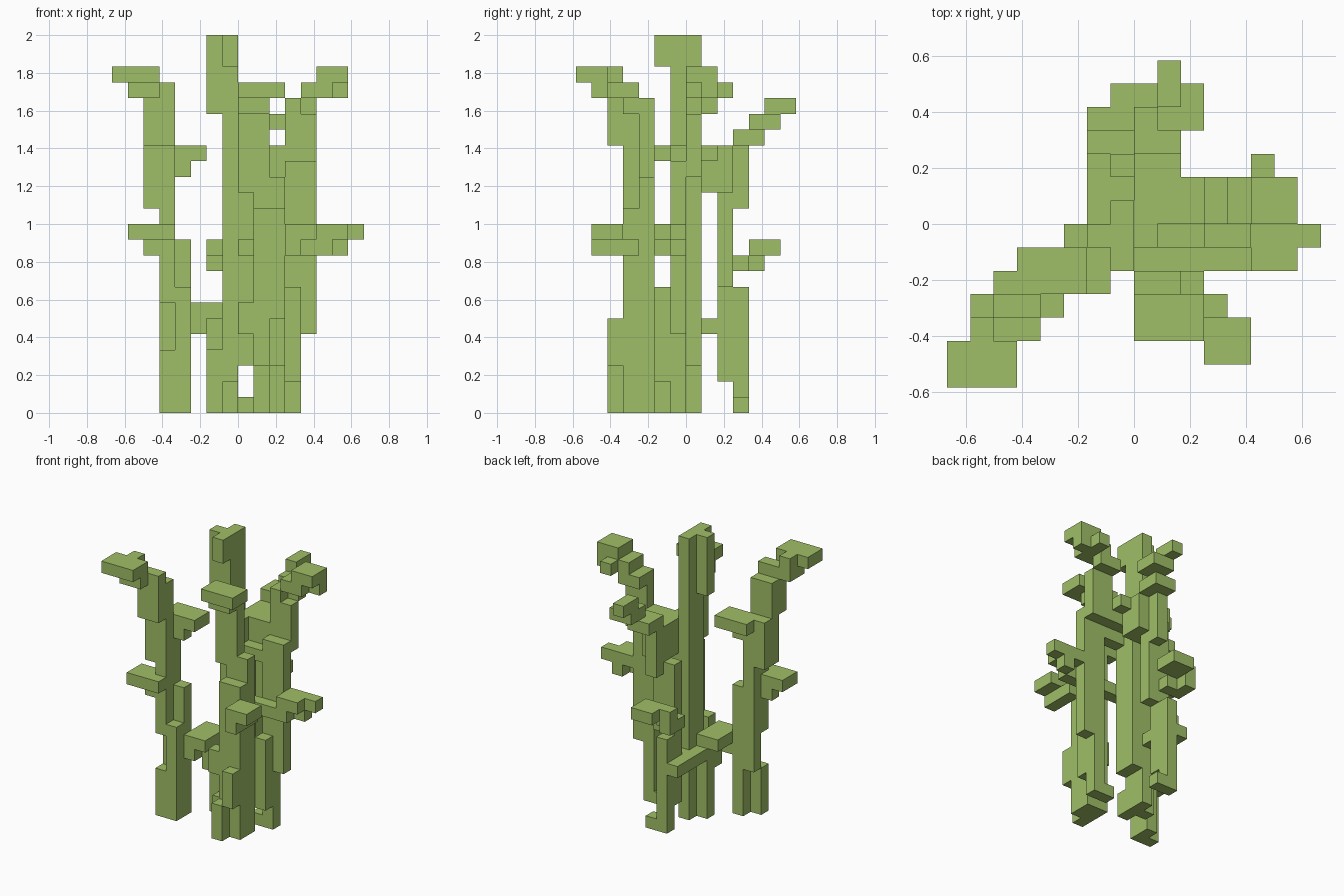
import bpy
import bmesh
from mathutils import Vector

UNIT = 1 / 12  # edge of one block

default_cube = bpy.data.objects.get("Cube")
if default_cube:
    bpy.data.objects.remove(default_cube, do_unlink=True)

green = bpy.data.materials.new("leaf_green")
green.use_nodes = True
green.diffuse_color = (0.35, 0.52, 0.135, 1)
green.node_tree.nodes["Principled BSDF"].inputs["Base Color"].default_value = green.diffuse_color


def box(x, y, z, wide=1, deep=1, high=1):
    """Set of block cells filling a box from its lowest corner."""
    return {(i, j, k)
            for i in range(x, x + wide)
            for j in range(y, y + deep)
            for k in range(z, z + high)}


def stalk(name, *boxes):
    """Join boxes into one blocky mesh that keeps only outer faces."""
    cells = set().union(*boxes)
    bm = bmesh.new()
    corners = {}

    def corner(p):
        key = tuple(round(c) for c in p)
        if key not in corners:
            corners[key] = bm.verts.new(Vector(key) * UNIT)
        return corners[key]

    for cell in cells:
        for axis in range(3):
            for side in (0, 1):
                near = list(cell)
                near[axis] += 1 if side else -1
                if tuple(near) in cells:
                    continue
                start = Vector(cell)
                start[axis] += side
                u, v = Vector(), Vector()
                u[(axis + 1) % 3] = 1
                v[(axis + 2) % 3] = 1
                loop = [start, start + u, start + u + v, start + v]
                if not side:
                    loop.reverse()
                bm.faces.new([corner(p) for p in loop])

    bmesh.ops.dissolve_limit(bm, angle_limit=0.01, verts=bm.verts, edges=bm.edges)
    mesh = bpy.data.meshes.new(name)
    bm.to_mesh(mesh)
    bm.free()
    mesh.materials.append(green)
    obj = bpy.data.objects.new(name, mesh)
    bpy.context.collection.objects.link(obj)
    return obj


# Right stalk: stepped stem, side shoots and a leaning tip
stalk(
    "right_stalk_stem",
    box(-5, -4, 0, wide=2, high=4),
    box(-4, -3, 0, high=4),
    box(-5, -3, 4, high=3),
    box(-4, -4, 4, deep=2, high=4),
    box(-5, -4, 7, deep=2, high=6),
    box(-4, -3, 8, high=3),
    box(-6, -4, 13, wide=2, deep=2, high=4),
    box(-6, -5, 17, wide=2, deep=2, high=3),
    box(-6, -5, 20, wide=2),
    box(-7, -6, 20, wide=2, deep=2),
    box(-8, -7, 21, wide=3, deep=2),
    box(-7, -5, 21),
)
stalk(
    "right_stalk_shoots",
    box(-7, -5, 11, wide=3, deep=2),
    box(-6, -4, 10),
    box(-5, -3, 16, wide=3, deep=2),
    box(-4, -3, 15),
    box(-3, -3, 6, wide=2, deep=3),
    box(-3, -3, 5),
)

# Tall centre stalk, with the low bridge to the back stalk
stalk(
    "centre_stalk",
    box(-2, -1, 0, high=4),
    box(-1, -2, 0, high=2),
    box(-1, -1, 0, deep=2, high=24),
    box(-2, -2, 4, deep=2, high=3),
    box(0, -1, 3, deep=2, high=14),
    box(-2, -1, 19, high=5),
    box(-1, -2, 22, deep=3, high=2),
)
stalk("low_bridge", box(-2, 0, 5, deep=4), box(-1, 0, 5, deep=3))

# Front stalk with its forked foot and flat top shoot
stalk(
    "front_stalk_stem",
    box(1, -5, 0, high=3),
    box(1, -4, 0, wide=2, deep=2, high=13),
    box(2, -5, 3, high=3),
    box(0, -4, 5, high=2),
    box(1, -3, 13, wide=2, high=2),
    box(0, -3, 14, wide=2, high=6),
    box(0, -4, 19, wide=2, deep=2),
    box(0, -5, 20, wide=3, deep=2),
)
stalk(
    "front_stalk_shoot",
    box(3, -6, 11, wide=2, deep=2),
    box(3, -5, 10, deep=2),
    box(3, -6, 10),
)

# Left stalk with a forked side shoot and an outward tip
stalk(
    "left_stalk_stem",
    box(2, -1, 0, wide=2),
    box(3, -1, 0, high=5),
    box(3, -2, 2, high=6),
    box(3, -1, 5, wide=2, high=11),
    box(3, 0, 15, wide=2, high=4),
    box(3, 0, 19, deep=2),
    box(4, 1, 19),
    box(4, 0, 20, wide=2, deep=2),
    box(6, 1, 20),
    box(5, 2, 20),
    box(5, 0, 21, wide=2, deep=2),
)
stalk(
    "left_stalk_shoots",
    box(0, -2, 10, wide=6),
    box(6, -1, 10),
    box(5, -2, 11, wide=2, deep=2),
    box(7, -1, 11),
    box(1, -1, 14, wide=3),
    box(0, 0, 15, wide=3, high=2),
    box(2, 1, 16),
)

# Back stalk climbing away in steps
stalk(
    "back_stalk_stem",
    box(-1, 3, 0, wide=2),
    box(-1, 3, 1),
    box(-1, 2, 2, deep=2, high=6),
    box(-1, 2, 8, wide=2, high=6),
    box(0, 2, 13, deep=2, high=4),
    box(0, 1, 14, wide=2, deep=2, high=3),
    box(0, 3, 17, wide=2, deep=2),
    box(1, 4, 18, wide=2, deep=2),
    box(1, 5, 19, deep=2),
)
stalk(
    "back_stalk_shoot",
    box(-2, 3, 9, deep=2),
    box(-2, 4, 10),
    box(-1, 4, 10, wide=2, deep=2),
    box(-1, 3, 9),
)
